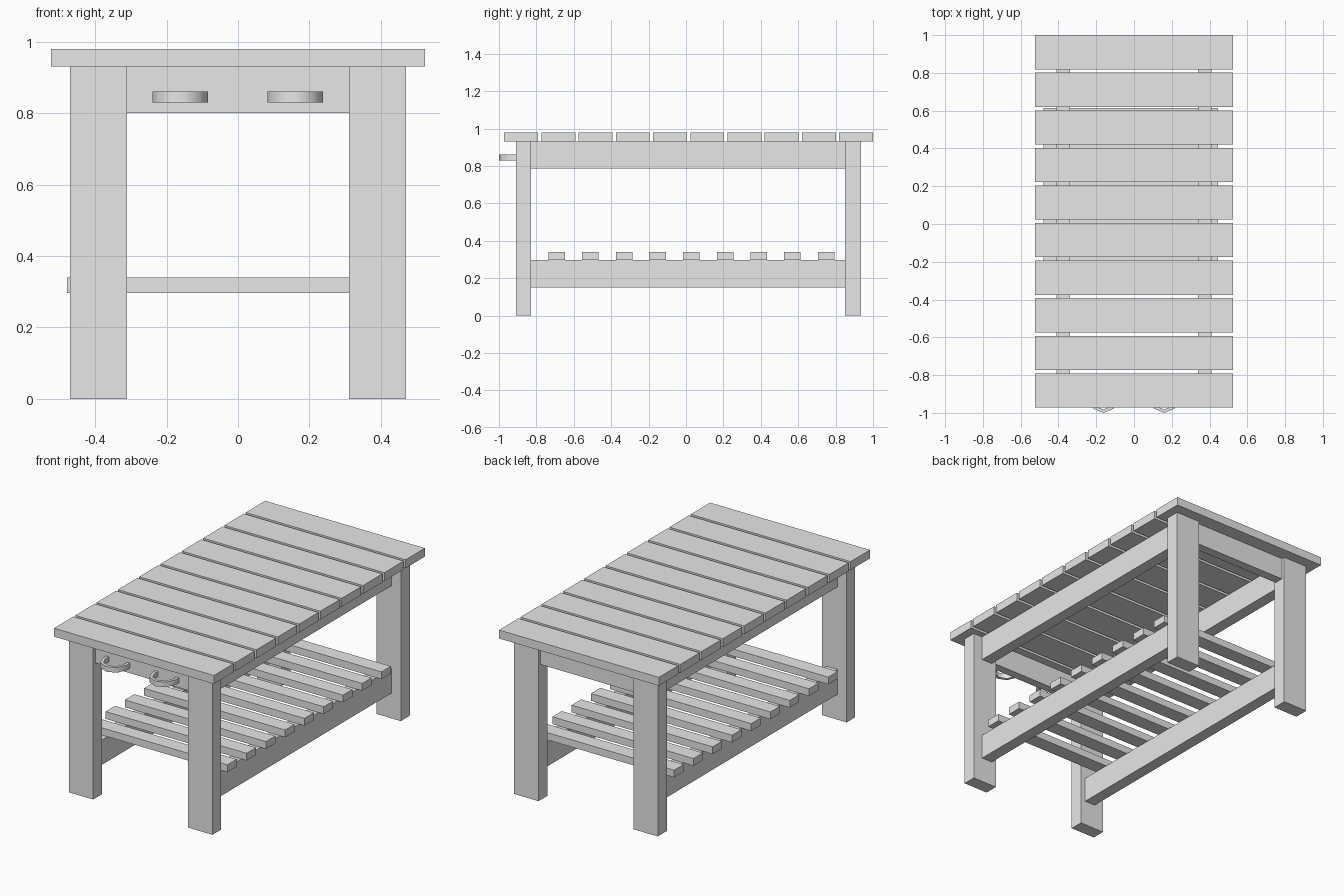
import bpy
import bmesh
import math
from mathutils import Vector

cube = bpy.data.objects.get("Cube")
if cube:
    bpy.data.objects.remove(cube, do_unlink=True)

GREY = (0.8, 0.8, 0.8, 1.0)
paint = bpy.data.materials.new("plain grey")
paint.use_nodes = True
paint.diffuse_color = GREY
paint.node_tree.nodes["Principled BSDF"].inputs["Base Color"].default_value = GREY


def finish(bm, name):
    bmesh.ops.recalc_face_normals(bm, faces=bm.faces)
    mesh = bpy.data.meshes.new(name)
    bm.to_mesh(mesh)
    bm.free()
    mesh.materials.append(paint)
    obj = bpy.data.objects.new(name, mesh)
    bpy.context.collection.objects.link(obj)
    return obj


def box(name, x, y, z):
    """Box from (low, high) ranges on each axis."""
    bm = bmesh.new()
    bmesh.ops.create_cube(bm, size=1)
    low, high = (Vector(corner) for corner in zip(x, y, z))
    for v in bm.verts:
        v.co = (low + high) / 2 + v.co * (high - low)
    return finish(bm, name)


def handle(name, cx):
    """Faceted half-round pull with short straight ends into the apron."""
    y_mid, y_back = -0.922, -0.885
    bm = bmesh.new()
    rings = []
    angles = [math.pi * i / 4 for i in range(5)]
    stations = [(0, True)] + [(a, False) for a in angles] + [(math.pi, True)]
    for a, is_end in stations:
        ring = []
        for r, z in ((0.078, 0.83), (0.078, 0.86), (0.06, 0.86), (0.06, 0.83)):
            y = y_back if is_end else y_mid - r * math.sin(a)
            ring.append(bm.verts.new((cx + r * math.cos(a), y, z)))
        rings.append(ring)
    for a, b in zip(rings, rings[1:]):
        for i in range(4):
            j = (i + 1) % 4
            bm.faces.new((a[i], a[j], b[j], b[i]))
    bm.faces.new(rings[0])
    bm.faces.new(rings[-1])
    obj = finish(bm, name)
    bpy.ops.object.select_all(action="DESELECT")
    obj.select_set(True)
    bpy.context.view_layer.objects.active = obj
    bpy.ops.object.shade_smooth_by_angle(angle=math.radians(50))


FRONT_LEG, BACK_LEG = (-0.91, -0.83), (0.85, 0.935)
LEG_TOP = 0.93

# Table top boards
for i in range(10):
    y = -0.972 + i * 0.199
    box(f"top_board_{i + 1}", (-0.523, 0.523), (y, y + 0.181), (LEG_TOP, 0.98))

# Legs and long rails, mirrored left and right
for side, s in (("left", 1), ("right", -1)):
    leg_x = sorted((0.31 * s, 0.47 * s))
    rail_x = sorted((0.34 * s, 0.41 * s))
    rail_y = (FRONT_LEG[1], BACK_LEG[0])
    box(f"front_{side}_leg", leg_x, FRONT_LEG, (0, LEG_TOP))
    box(f"back_{side}_leg", leg_x, BACK_LEG, (0, LEG_TOP))
    box(f"upper_{side}_rail", rail_x, rail_y, (0.785, LEG_TOP))
    box(f"lower_{side}_rail", rail_x, rail_y, (0.15, 0.297))

# Short aprons between the legs
box("front_apron", (-0.31, 0.31), (-0.89, -0.84), (0.80, LEG_TOP))
box("back_apron", (-0.31, 0.31), (0.86, 0.915), (0.80, LEG_TOP))

# Shelf slats, set slightly off centre
for i in range(9):
    y = -0.735 + i * 0.18
    box(f"shelf_slat_{i + 1}", (-0.478, 0.445), (y, y + 0.088), (0.297, 0.34))

# Pull handles
handle("left_handle", 0.16)
handle("right_handle", -0.162)
